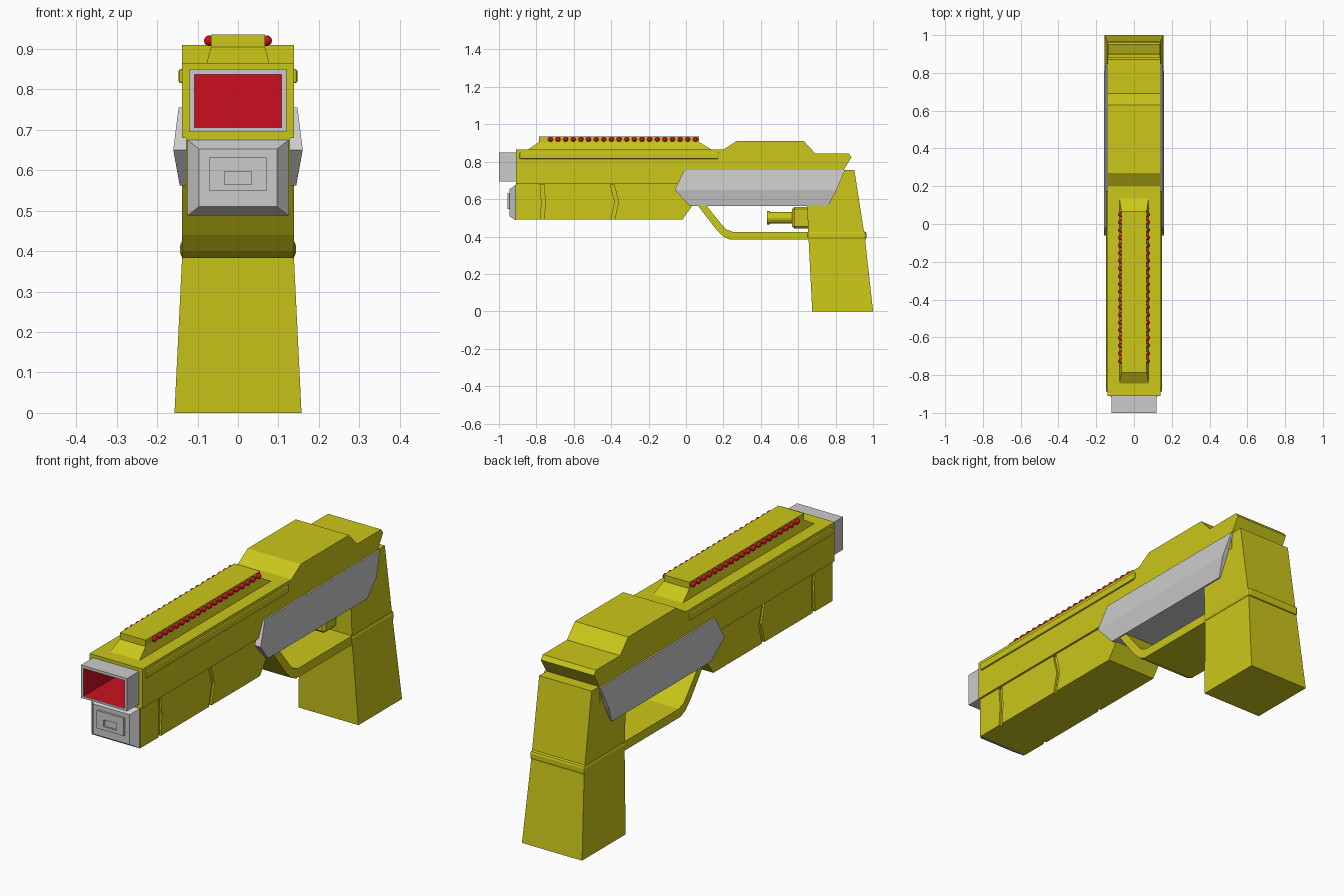
import bpy, bmesh, math

if "Cube" in bpy.data.objects:
    bpy.data.objects.remove(bpy.data.objects["Cube"])


def material(name, rgb):
    m = bpy.data.materials.new(name)
    m.diffuse_color = (*rgb, 1)
    m.use_nodes = True
    m.node_tree.nodes["Principled BSDF"].inputs["Base Color"].default_value = m.diffuse_color
    return m


YELLOW = material("yellow", (0.60, 0.57, 0.01))
RED = material("red", (0.60, 0.005, 0.015))


def add(name, bm, mat=None):
    bmesh.ops.recalc_face_normals(bm, faces=bm.faces)
    me = bpy.data.meshes.new(name)
    bm.to_mesh(me)
    bm.free()
    if mat:
        me.materials.append(mat)
    ob = bpy.data.objects.new(name, me)
    bpy.context.collection.objects.link(ob)
    return ob


def loft(name, rings, mat=None):
    """Closed solid skinned through rings with equal point counts."""
    bm = bmesh.new()
    vs = [[bm.verts.new(p) for p in r] for r in rings]
    n = len(vs[0])
    for a, b in zip(vs, vs[1:]):
        for i in range(n):
            j = (i + 1) % n
            bm.faces.new((a[i], a[j], b[j], b[i]))
    bm.faces.new(vs[0])
    bm.faces.new(vs[-1])
    return add(name, bm, mat)


def level(hx, y0, y1, z):
    return [(-hx, y0, z), (hx, y0, z), (hx, y1, z), (-hx, y1, z)]


def upright(hx, z0, z1, y):
    return [(-hx, y, z0), (hx, y, z0), (hx, y, z1), (-hx, y, z1)]


def prism(name, profile, x0, x1, mat=None):
    return loft(name, [[(x, y, z) for y, z in profile] for x in (x0, x1)], mat)


def box(name, hx, y0, y1, z0, z1, mat=None):
    return loft(name, [level(hx, y0, y1, z0), level(hx, y0, y1, z1)], mat)


def bevel(ob, width, segments=2):
    m = ob.modifiers.new("bevel", "BEVEL")
    m.width, m.segments = width, segments


def mirror(ob):
    ob.modifiers.new("mirror", "MIRROR").use_axis = (True, False, False)


def cut(ob, cutter):
    cutter.hide_render = True
    cutter.display_type = 'WIRE'
    m = ob.modifiers.new("cut", "BOOLEAN")
    m.operation, m.solver, m.object = 'DIFFERENCE', 'EXACT', cutter


# Upper body with the rear hump
body = prism("upper_body", [(-.91, .68), (-.91, .865), (.2, .865), (.27, .91),
                            (.63, .91), (.69, .845), (.87, .845), (.885, .825),
                            (.84, .75), (.84, .68)], -.139, .139, YELLOW)

# Square muzzle with a deep red bore
muzzle = box("muzzle", .12, -1, -.905, .695, .85)
bore_cutter = box("bore_cutter", .108, -1.05, -.6, .705, .837)
cut(body, bore_cutter)
cut(muzzle, bore_cutter)
bore = box("muzzle_bore", .1075, -.998, -.602, .7055, .8365, RED)
bm = bmesh.new()
bm.from_mesh(bore.data)
front = [f for f in bm.faces if f.normal.y < -.9]
bmesh.ops.delete(bm, geom=front, context='FACES')
bmesh.ops.reverse_faces(bm, faces=bm.faces)
bm.to_mesh(bore.data)
bm.free()

# Lower barrel with chevron grooves on both sides
lower = prism("lower_barrel", [(-.91, .49), (-.91, .685), (.06, .685), (.03, .56),
                               (-.02, .49)], -.129, .129, YELLOW)
for i, (y, tip) in enumerate([(-.78, .008), (-.405, .025)]):
    for s in (-1, 1):
        groove = prism(f"groove_cutter_{i}_{s}",
                       [(y, .48), (y + tip, .583), (y, .678), (y + .02, .678),
                        (y + tip + .02, .583), (y + .02, .48)], s * .12, s * .15)
        cut(lower, groove)

# Nose cap below the muzzle
loft("nose_cap", [upright(.125, .488, .675, -.905), upright(.125, .488, .675, -.912),
                  upright(.096, .51, .652, -.945)])
plate = box("nose_plate", .07, -.955, -.94, .548, .632)
cut(plate, box("nose_slot_cutter", .033, -.97, -.947, .565, .597))

# Top rail with its bead rows
loft("rail_base", [level(.078, -.85, .14, .862), level(.067, -.785, .07, .905)], YELLOW)
box("rail_top", .067, -.785, .07, .9, .935, YELLOW)
bm = bmesh.new()
for i in range(20):
    res = bmesh.ops.create_icosphere(bm, subdivisions=2, radius=.0135)
    bmesh.ops.translate(bm, verts=res["verts"], vec=(.071, -.725 + i * .0408, .92))
beads = add("rail_beads", bm, RED)
beads.data.shade_smooth()
mirror(beads)

# Rounded strips along the body sides
strip = prism("side_strip", [(-.89, .815), (-.89, .85), (.175, .85), (.175, .815)],
              .13, .147, YELLOW)
bevel(strip, .006)
mirror(strip)

# Grey frame, ridged along the middle
loft("grey_frame", [level(.144, .02, .76, .562), level(.16, -.06, .805, .65),
                    level(.147, -.01, .85, .755)])

# Grip and its band
loft("grip", [level(.157, .675, 1, 0), level(.138, .655, .957, .39),
              level(.137, .64, .9, .757)], YELLOW)
bevel(box("grip_band", .143, .648, .965, .383, .427, YELLOW), .012)

# Trigger guard
prism("trigger_guard", [(.06, .57), (.16, .44), (.2, .4), (.235, .383), (.66, .383),
                        (.66, .425), (.25, .425), (.215, .438), (.19, .465),
                        (.105, .57)], -.138, .138, YELLOW)

# Trigger: block, stem and end button
bevel(box("trigger_block", .055, .567, .665, .442, .558, YELLOW), .012, 1)
for name, r, y0, y1 in [("trigger_stem", .031, .44, .58), ("trigger_button", .037, .433, .45)]:
    rings = [[(r * math.cos(a), y, .5 + r * math.sin(a))
              for a in [k * math.tau / 16 for k in range(16)]] for y in (y0, y1)]
    loft(name, rings, YELLOW)
